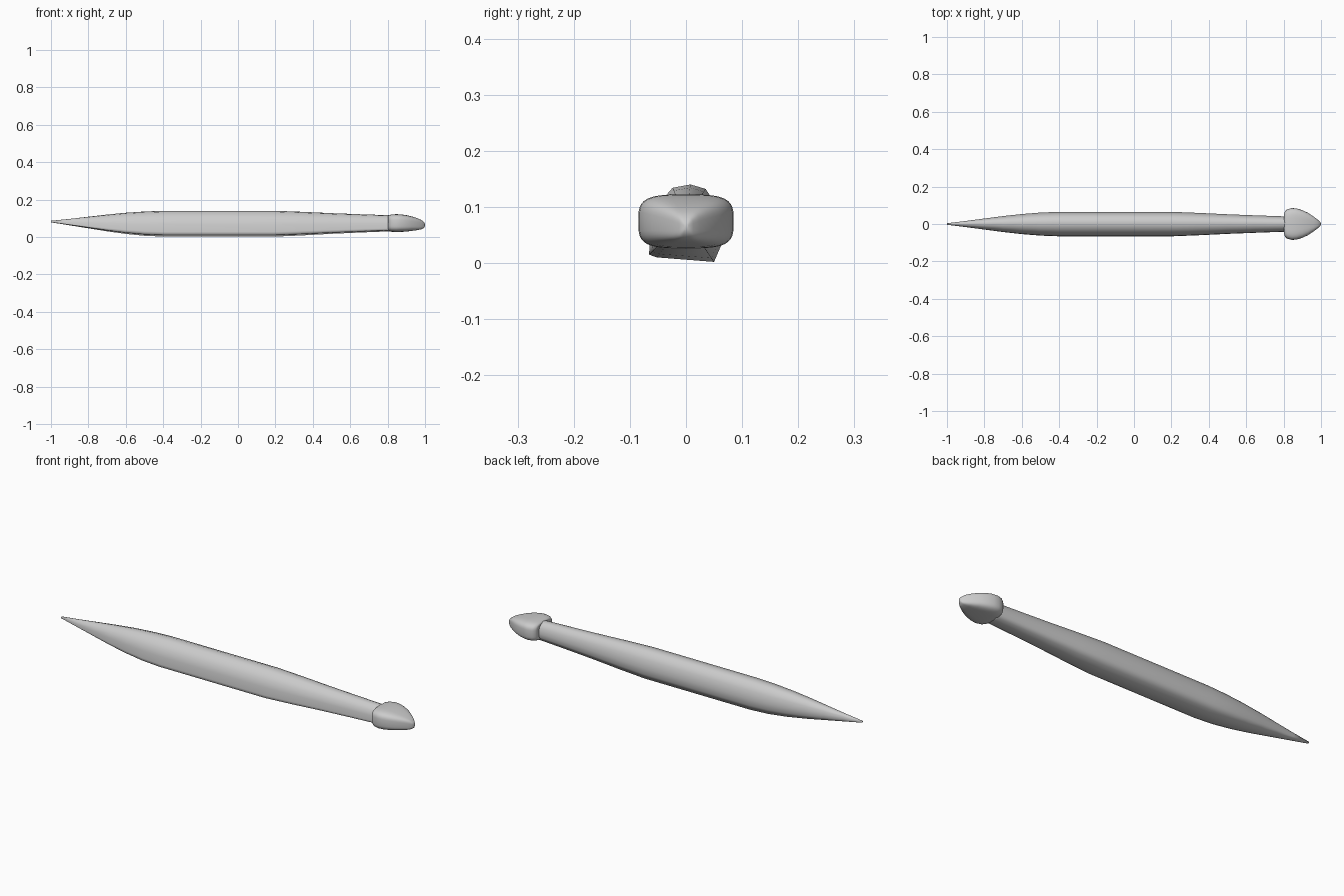
import bpy
import bmesh
from math import cos, sin, tau, copysign

cube = bpy.data.objects.get("Cube")
if cube:
    bpy.data.objects.remove(cube, do_unlink=True)

grey = bpy.data.materials.new("light grey")
grey.use_nodes = True
colour = (0.6, 0.6, 0.6, 1)
grey.diffuse_color = colour
grey.node_tree.nodes["Principled BSDF"].inputs["Base Color"].default_value = colour


def loft(name, rings):
    """Skin a list of equally sized point rings and cap both ends."""
    bm = bmesh.new()
    loops = [[bm.verts.new(p) for p in ring] for ring in rings]
    n = len(loops[0])
    for a, b in zip(loops, loops[1:]):
        for i in range(n):
            j = (i + 1) % n
            bm.faces.new((a[i], a[j], b[j], b[i]))
    bm.faces.new(loops[0])
    bm.faces.new(loops[-1])
    bmesh.ops.recalc_face_normals(bm, faces=bm.faces)
    for f in bm.faces:
        f.smooth = True
    mesh = bpy.data.meshes.new(name)
    bm.to_mesh(mesh)
    bm.free()
    mesh.materials.append(grey)
    obj = bpy.data.objects.new(name, mesh)
    bpy.context.collection.objects.link(obj)
    return obj


# Body: one uneven cross-section with a flat underside, scaled along the length
section = [(0.008, 0.063), (0.035, 0.055), (0.055, 0.025), (0.065, -0.015),
           (0.062, -0.047), (0.05, -0.075), (-0.052, -0.067), (-0.066, -0.062),
           (-0.065, -0.049), (-0.064, -0.01), (-0.052, 0.025), (-0.024, 0.057)]
body_stations = [(-1, 0.06, 0.083), (-0.9, 0.25, 0.081), (-0.8, 0.45, 0.08),
                 (-0.7, 0.65, 0.079), (-0.6, 0.82, 0.078), (-0.5, 0.94, 0.077),
                 (-0.4, 1, 0.077), (-0.1, 1, 0.077), (0.2, 1, 0.077),
                 (0.35, 0.91, 0.077), (0.5, 0.8, 0.077), (0.65, 0.71, 0.077),
                 (0.8, 0.63, 0.077), (0.86, 0.61, 0.077)]
loft("body", [[(x, y * s, zc + z * s) for y, z in section]
              for x, s, zc in body_stations])


# Head: rounded-box sections forming a spade shape
def rounded_box(x, half_width, bottom, top, n=40, power=0.55):
    ring = []
    for i in range(n):
        c, s = cos(tau * i / n), sin(tau * i / n)
        y = half_width * copysign(abs(c) ** power, c)
        z = (top - bottom) / 2 * copysign(abs(s) ** power, s)
        ring.append((x, y, (top + bottom) / 2 + z))
    return ring


head_stations = [(0.808, 0.03, 0.05, 0.1), (0.803, 0.055, 0.038, 0.112),
                 (0.807, 0.069, 0.032, 0.117), (0.82, 0.079, 0.028, 0.12),
                 (0.845, 0.085, 0.026, 0.122), (0.87, 0.083, 0.027, 0.121),
                 (0.9, 0.074, 0.029, 0.117), (0.93, 0.06, 0.033, 0.11),
                 (0.96, 0.04, 0.037, 0.1), (0.98, 0.025, 0.041, 0.091),
                 (0.993, 0.013, 0.047, 0.081), (1, 0.004, 0.058, 0.07)]
loft("head", [rounded_box(*s) for s in head_stations])
